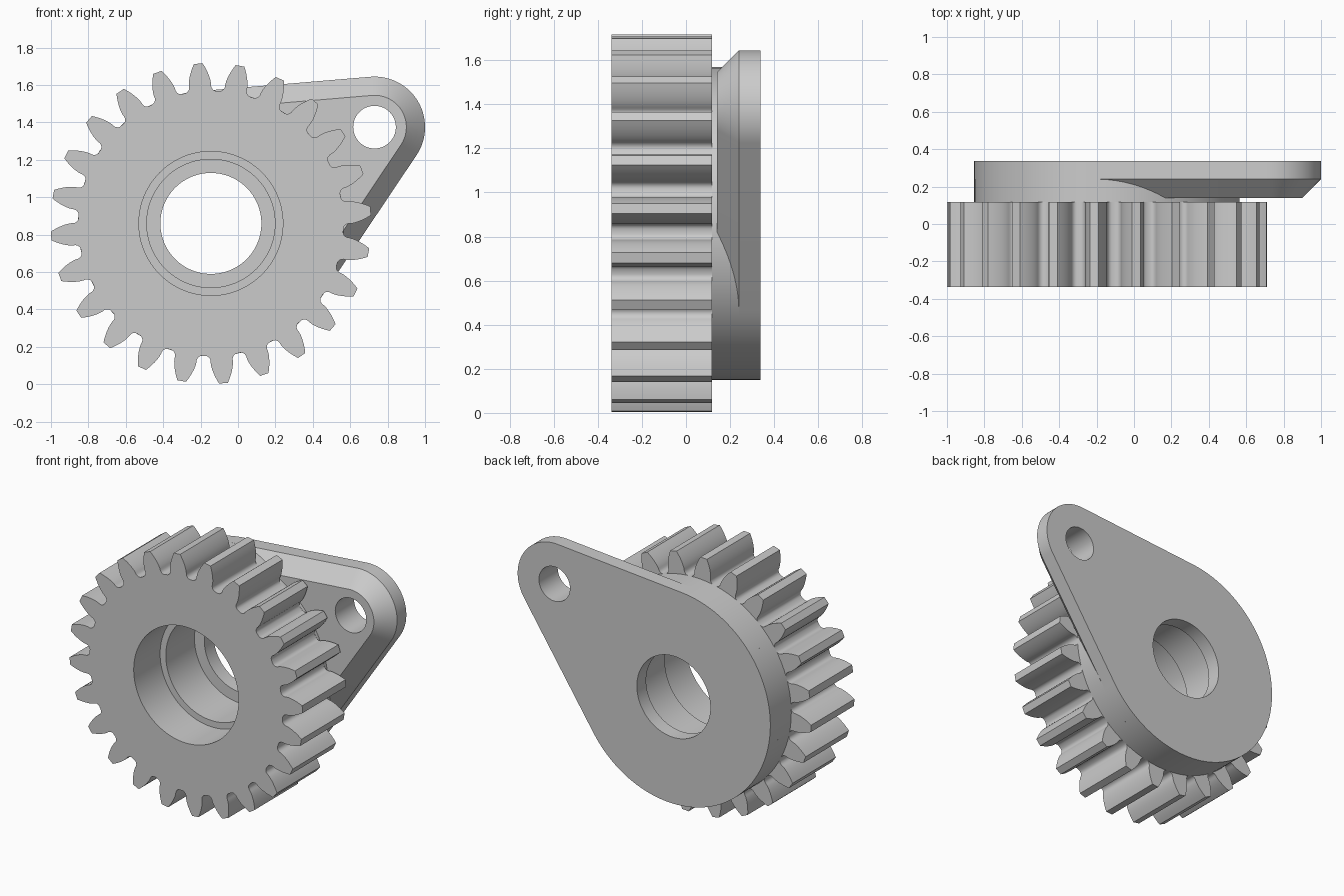
import bpy, bmesh, math

if "Cube" in bpy.data.objects:
    bpy.data.objects.remove(bpy.data.objects["Cube"])

# Main dimensions (outlines lie in x, z and are extruded along y)
GEAR = (-0.145, 0.86)
LOBE = (0.73, 1.375)
TEETH, PHASE = 24, math.radians(4.5)
R_TIP, R_PITCH, R_ROOT = 0.857, 0.791, 0.709
R_HUB, R_LOBE, CHAMFER = 0.71, 0.27, 0.1
Y_FRONT, Y_GEAR, Y_CHAMFER, Y_STEP, Y_BACK = -0.337, 0.117, 0.14, 0.24, 0.337

steel = bpy.data.materials.new("plain grey")
steel.use_nodes = True
GREY = (0.6, 0.6, 0.6, 1.0)
steel.diffuse_color = GREY
steel.node_tree.nodes["Principled BSDF"].inputs["Base Color"].default_value = GREY


def arc(centre, radius, start, end, count):
    step = (end - start) / count
    return [(centre[0] + radius * math.cos(start + step * i),
             centre[1] + radius * math.sin(start + step * i)) for i in range(count + 1)]


def circle(centre, radius, count=96):
    return arc(centre, radius, 0, 2 * math.pi, count)[:-1]


def loft(name, sections):
    """Closed solid through (y, outline) sections with equal point counts."""
    bm = bmesh.new()
    rings = [[bm.verts.new((x, y, z)) for x, z in outline] for y, outline in sections]
    n = len(rings[0])
    for a, b in zip(rings, rings[1:]):
        for i in range(n):
            j = (i + 1) % n
            bm.faces.new((a[i], a[j], b[j], b[i]))
    bm.faces.new(rings[0])
    bm.faces.new(rings[-1])
    bmesh.ops.recalc_face_normals(bm, faces=bm.faces)
    mesh = bpy.data.meshes.new(name)
    bm.to_mesh(mesh)
    bm.free()
    mesh.materials.append(steel)
    obj = bpy.data.objects.new(name, mesh)
    bpy.context.collection.objects.link(obj)
    return obj


def gear_outline():
    """Involute teeth with rounded roots."""
    r_base = R_PITCH * math.cos(math.radians(20))
    inv = lambda a: math.tan(a) - a
    half_base = math.pi / (2 * TEETH) + inv(math.radians(20))
    flank = [(R_ROOT, half_base + 0.033), (R_ROOT + 0.004, half_base + 0.018),
             (R_ROOT + 0.013, half_base + 0.006), (R_ROOT + 0.025, half_base)]
    for i in range(7):
        r = r_base + 0.002 + (R_TIP - r_base - 0.002) * i / 6
        flank.append((r, half_base - inv(math.acos(r_base / r))))
    points = []
    for t in range(TEETH):
        mid = PHASE + 2 * math.pi * t / TEETH
        tooth = [(r, mid - a) for r, a in flank] + [(r, mid + a) for r, a in reversed(flank)]
        points += [(GEAR[0] + r * math.cos(a), GEAR[1] + r * math.sin(a)) for r, a in tooth]
    return points


def teardrop(inset):
    """Two circles joined by their outer tangents."""
    dx, dz = LOBE[0] - GEAR[0], LOBE[1] - GEAR[1]
    axis = math.atan2(dz, dx)
    spread = math.acos((R_HUB - R_LOBE) / math.hypot(dx, dz))
    return (arc(GEAR, R_HUB - inset, axis + spread, axis + 2 * math.pi - spread, 80)
            + arc(LOBE, R_LOBE - inset, axis - spread, axis + spread, 36))


# Solid parts
gear = loft("gear_wheel", [(Y_FRONT, gear_outline()), (Y_GEAR, gear_outline())])
hub = loft("hub_disc", [(Y_GEAR, circle(GEAR, R_HUB)), (Y_STEP, circle(GEAR, R_HUB))])
plate = loft("lever_plate", [(Y_CHAMFER, teardrop(CHAMFER)),
                             (Y_STEP, teardrop(0)), (Y_BACK, teardrop(0))])

# Stepped bore and pivot hole cutters
bore = loft("bore_cutter", [(y, circle(GEAR, r)) for y, r in (
    (-0.5, 0.385), (-0.06, 0.385), (-0.06, 0.343), (Y_STEP, 0.343), (Y_STEP, 0.27), (0.5, 0.27))])
pivot = loft("pivot_hole_cutter", [(y, circle(LOBE, 0.114, 48)) for y in (-0.1, 0.5)])

for part, cutters in ((gear, [bore]), (hub, [bore]), (plate, [bore, pivot])):
    bpy.ops.object.select_all(action="DESELECT")
    part.select_set(True)
    bpy.context.view_layer.objects.active = part
    for cutter in cutters:
        mod = part.modifiers.new("cut", "BOOLEAN")
        mod.operation, mod.solver, mod.object = "DIFFERENCE", "EXACT", cutter
        bpy.ops.object.modifier_apply(modifier=mod.name)
    bpy.ops.object.shade_smooth_by_angle(angle=math.radians(28))

for cutter in (bore, pivot):
    bpy.data.objects.remove(cutter)
